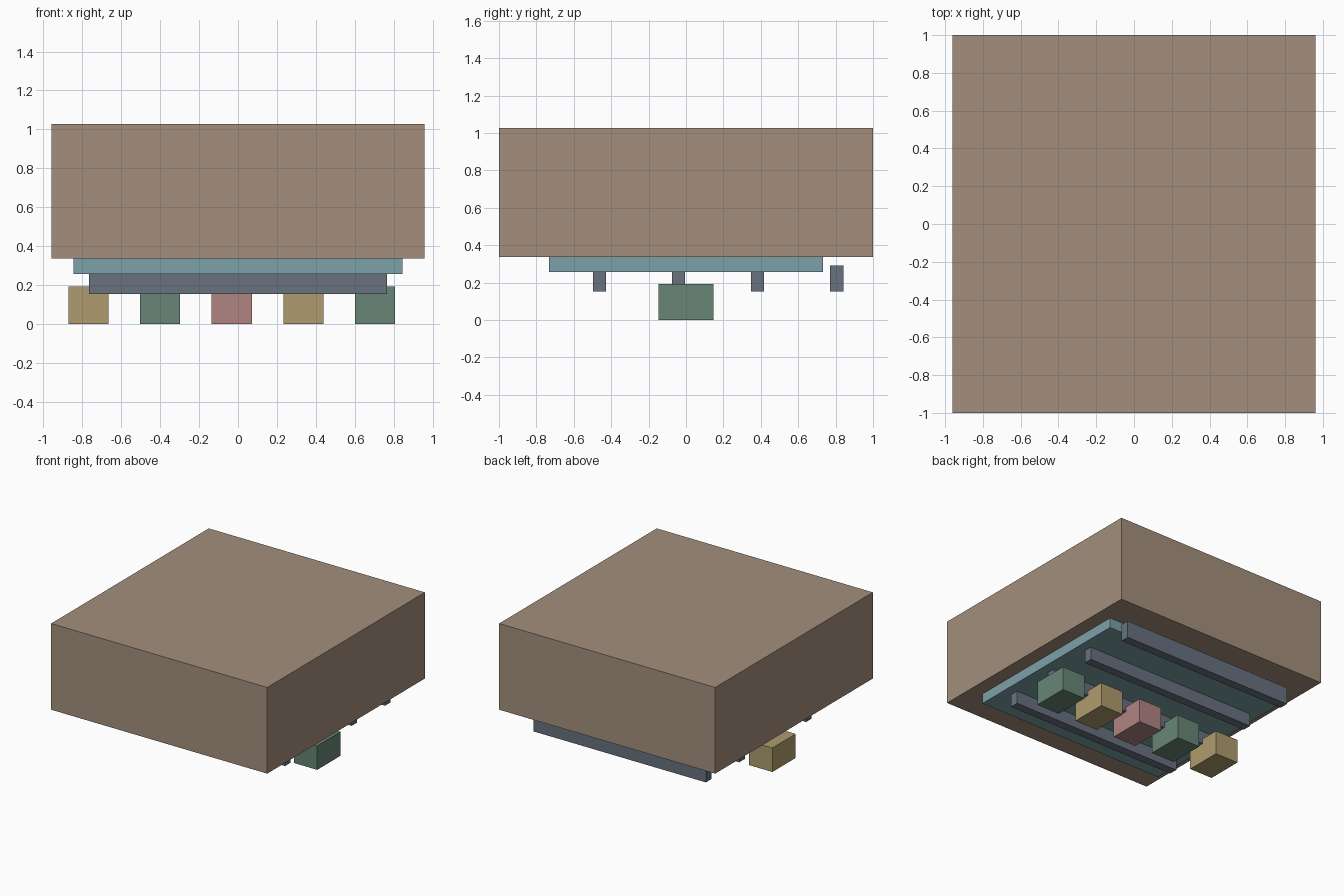
import bpy

if "Cube" in bpy.data.objects:
    bpy.data.objects.remove(bpy.data.objects["Cube"])


def material(name, rgb):
    m = bpy.data.materials.new(name)
    m.diffuse_color = (*rgb, 1)
    m.use_nodes = True
    m.node_tree.nodes["Principled BSDF"].inputs["Base Color"].default_value = m.diffuse_color
    return m


def box(name, x, y, z, mat):
    """Axis-aligned box from (min, max) ranges."""
    bpy.ops.mesh.primitive_cube_add(size=1, location=[sum(r) / 2 for r in (x, y, z)])
    ob = bpy.context.object
    ob.name = name
    ob.scale = [r[1] - r[0] for r in (x, y, z)]
    bpy.ops.object.transform_apply(location=False, rotation=False, scale=True)
    ob.data.materials.append(mat)
    return ob


brown = material("brown", (0.367, 0.274, 0.20))
teal = material("teal", (0.20, 0.356, 0.386))
slate = material("slate", (0.138, 0.168, 0.209))
green = material("green", (0.138, 0.238, 0.181))
sand = material("sand", (0.429, 0.332, 0.156))
pink = material("pink", (0.434, 0.231, 0.223))

# Main block and the slab beneath it
box("main_block", (-0.96, 0.96), (-1, 1), (0.336, 1.028), brown)
box("under_slab", (-0.845, 0.845), (-0.732, 0.732), (0.256, 0.337), teal)

# Four cross bars, evenly spaced; the last sits clear of the slab
for i in range(4):
    y = -0.463 + i * 0.423
    box(f"cross_bar_{i + 1}", (-0.766, 0.766), (y - 0.035, y + 0.035), (0.153, 0.292), slate)

# Row of five feet
for i, mat in enumerate((sand, green, pink, sand, green)):
    x = -0.768 + i * 0.368
    box(f"foot_{i + 1}", (x - 0.103, x + 0.103), (-0.148, 0.148), (0, 0.193), mat)
